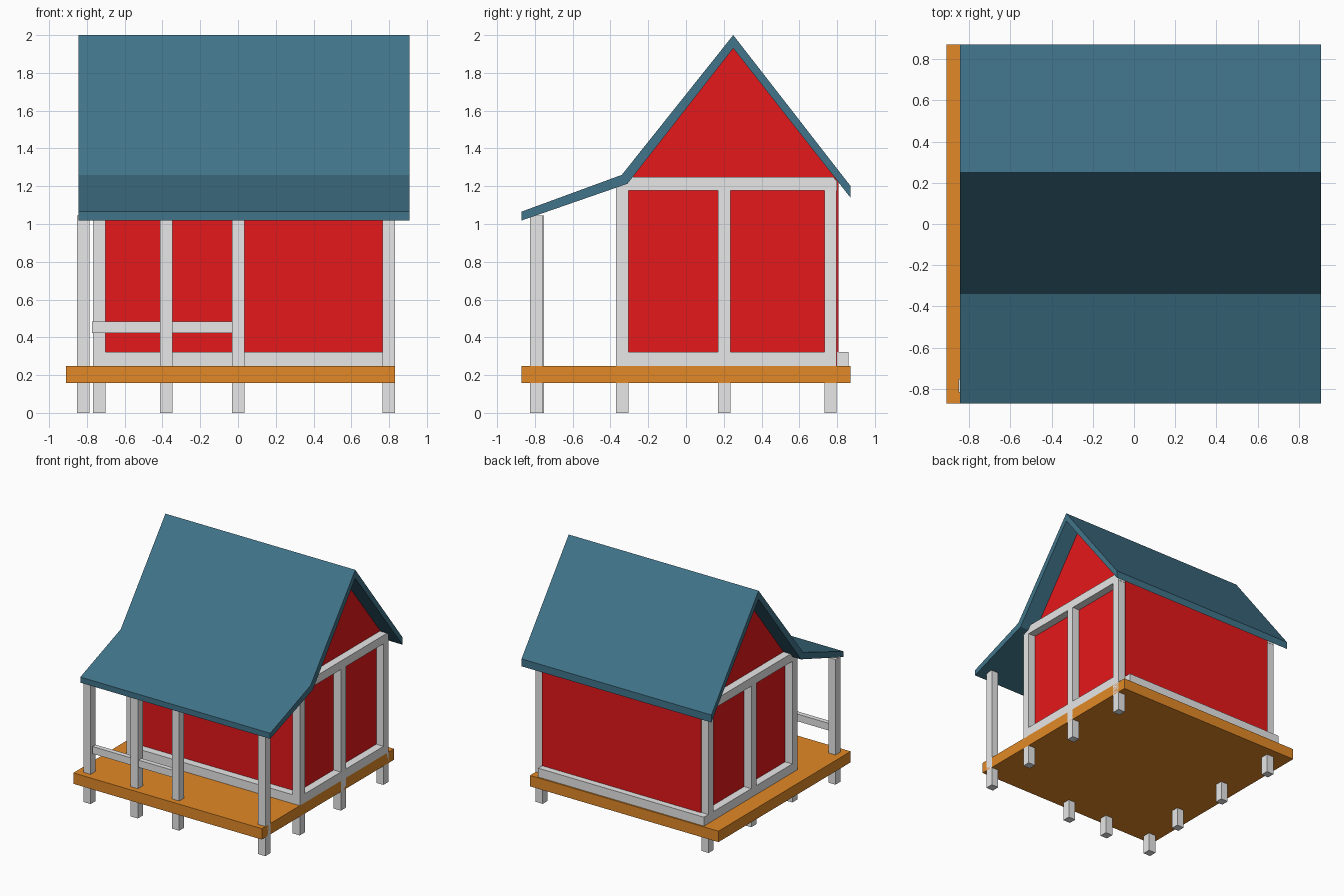
import bpy
import bmesh

cube = bpy.data.objects.get("Cube")
if cube:
    bpy.data.objects.remove(cube, do_unlink=True)


def make_material(name, rgb):
    mat = bpy.data.materials.new(name)
    mat.use_nodes = True
    mat.diffuse_color = (*rgb, 1)
    mat.node_tree.nodes["Principled BSDF"].inputs["Base Color"].default_value = (*rgb, 1)
    return mat


white = make_material("white timber", (0.8, 0.8, 0.8))
red = make_material("red wall", (0.79, 0.009, 0.011))
orange = make_material("orange deck", (0.76, 0.25, 0.02))
blue = make_material("blue roof", (0.053, 0.175, 0.255))


def prism(name, profile, x0, x1, mat):
    """Extrude a closed (y, z) profile along x."""
    bm = bmesh.new()
    face = bm.faces.new([bm.verts.new((x0, y, z)) for y, z in profile])
    ext = bmesh.ops.extrude_face_region(bm, geom=[face])
    moved = [v for v in ext["geom"] if isinstance(v, bmesh.types.BMVert)]
    bmesh.ops.translate(bm, verts=moved, vec=(x1 - x0, 0, 0))
    bmesh.ops.recalc_face_normals(bm, faces=bm.faces)
    mesh = bpy.data.meshes.new(name)
    bm.to_mesh(mesh)
    bm.free()
    mesh.materials.append(mat)
    obj = bpy.data.objects.new(name, mesh)
    bpy.context.collection.objects.link(obj)
    return obj


def box(name, xs, ys, zs, mat):
    (y0, y1), (z0, z1) = ys, zs
    return prism(name, [(y0, z0), (y1, z0), (y1, z1), (y0, z1)], *xs, mat)


HALF = 0.033          # half the timber width
DECK = 0.248          # deck surface height
SILL = (DECK, 0.322)
LEFT, RIGHT = -0.735, 0.797
ROWS = (-0.338, 0.203, 0.765)


def span(c):
    return (c - HALF, c + HALF)


# Deck
box("deck", (-0.91, 0.83), (-0.872, 0.872), (0.157, DECK), orange)

# Porch posts and railing
for x, y in ((-0.82, -0.786), (-0.38, -0.792), (0.002, -0.792), (RIGHT, -0.792)):
    box("porch_post", span(x), span(y), (0, 1.045), white)
box("porch_rail", (-0.772, 0), (-0.815, -0.775), (0.423, 0.483), white)

# House posts, side sills and top beams
for side, x in (("west", LEFT), ("east", RIGHT)):
    for y in ROWS:
        box(side + "_post", span(x), span(y), (0, 1.195), white)
    for a, b in zip(ROWS, ROWS[1:]):
        box(side + "_sill", span(x), (a + HALF, b - HALF), SILL, white)
    # beam ends are cut to follow the roof slope
    prism(side + "_beam", [(-0.355, 1.177), (0.8, 1.177), (0.8, 1.225), (0.78, 1.248),
                           (-0.285, 1.248), (-0.31, 1.215), (-0.355, 1.2)], *span(x), white)

# Front and back sills
box("front_sill", (LEFT + HALF, RIGHT - HALF), span(ROWS[0]), SILL, white)
box("back_sill", (LEFT - HALF, RIGHT - HALF), (0.8, 0.86), SILL, white)

# Walls with gables, set behind the timber frame
prism("house_walls", [(-0.305, DECK), (0.807, DECK), (0.807, 1.222), (0.25, 1.932),
                      (-0.305, 1.222)],
      LEFT + HALF, RIGHT - HALF, red)

# Roof sheet with porch slope
prism("roof", [(-0.872, 1.065), (-0.34, 1.26), (0.25, 2), (0.872, 1.2),
               (0.872, 1.138), (0.25, 1.93), (-0.31, 1.213), (-0.872, 1.018)],
      -0.845, 0.908, blue)
